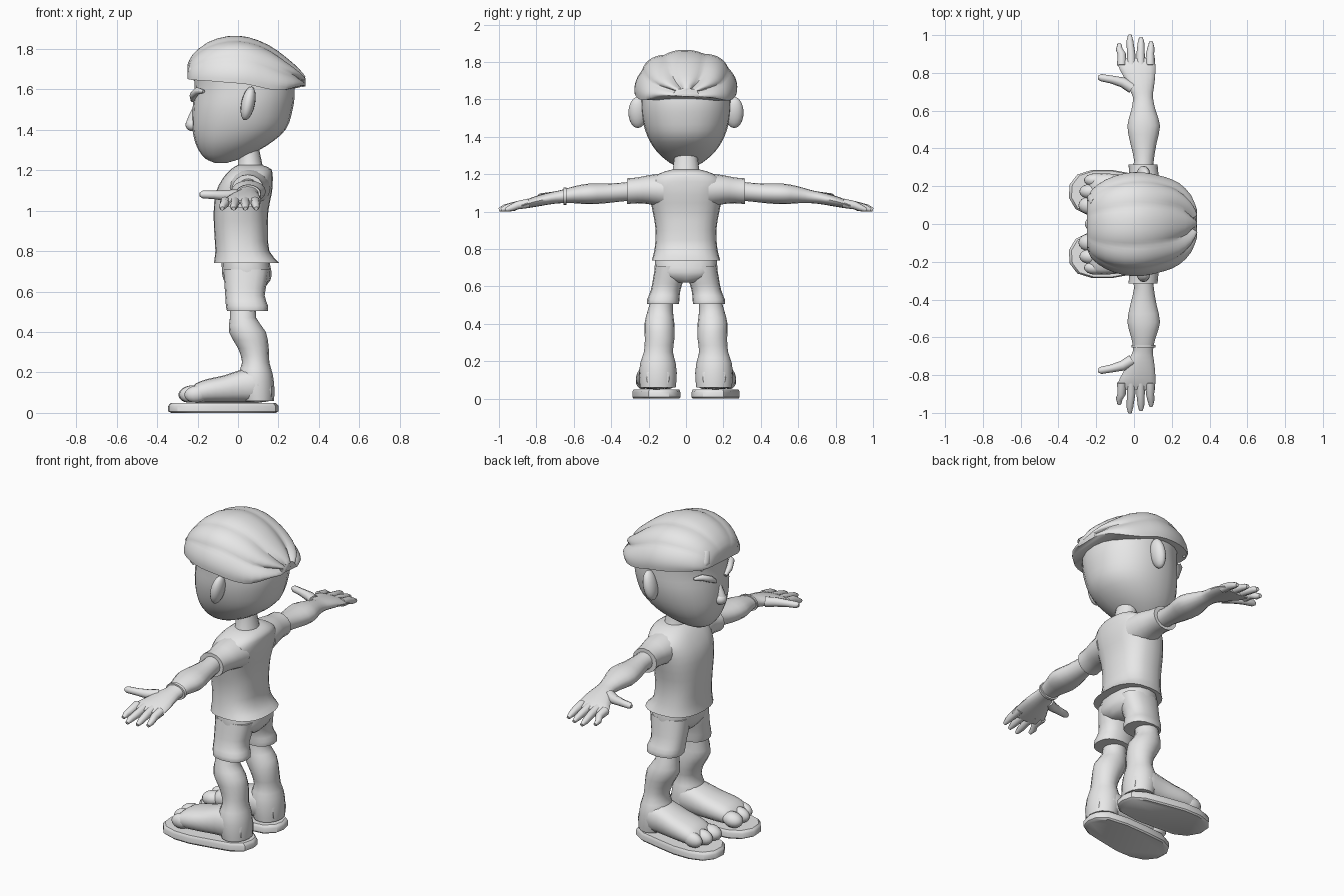
import bpy, bmesh, math
from mathutils import Vector, Matrix

grey = bpy.data.materials.new("plain grey")
grey.diffuse_color = (0.8, 0.8, 0.8, 1)


def finish(name, bm, mirror=False, angle=50):
    """Turn a bmesh into a smooth-shaded object, optionally mirrored in y."""
    bmesh.ops.recalc_face_normals(bm, faces=bm.faces)
    me = bpy.data.meshes.new(name)
    bm.to_mesh(me)
    bm.free()
    me.materials.append(grey)
    ob = bpy.data.objects.new(name, me)
    bpy.context.collection.objects.link(ob)
    bpy.ops.object.select_all(action='DESELECT')
    bpy.context.view_layer.objects.active = ob
    ob.select_set(True)
    bpy.ops.object.shade_smooth_by_angle(angle=math.radians(angle))
    if mirror:
        m = ob.modifiers.new("mirror", 'MIRROR')
        m.use_axis = (False, True, False)
        m.use_mirror_merge = False
    return ob


def skin(bm, loops):
    """Bridge closed loops of points and cap both ends."""
    rings = [[bm.verts.new(p) for p in lp] for lp in loops]
    n = len(rings[0])
    for a, b in zip(rings, rings[1:]):
        for i in range(n):
            j = (i + 1) % n
            bm.faces.new((a[i], a[j], b[j], b[i]))
    bm.faces.new(rings[0])
    bm.faces.new(rings[-1])


def smooth_rows(rows, sub):
    """Catmull-Rom interpolation between table rows."""
    out = []
    for i in range(len(rows) - 1):
        p = [rows[max(i - 1, 0)], rows[i], rows[i + 1], rows[min(i + 2, len(rows) - 1)]]
        for s in range(sub):
            t = s / sub
            out.append([0.5 * (2 * b + (c - a) * t + (2 * a - 5 * b + 4 * c - d) * t * t
                               + (3 * b - a - 3 * c + d) * t ** 3) for a, b, c, d in zip(*p)])
    return out + [list(rows[-1])]


def loft(name, axis, rows, n=16, e=1.0, sub=2, mirror=False):
    """Rows are (position on axis, min/max of first cross axis, min/max of second)."""
    loops = []
    for t, a0, a1, b0, b1 in smooth_rows(rows, sub):
        lp = []
        for k in range(n):
            w = 2 * math.pi * k / n
            c, s = math.cos(w), math.sin(w)
            a = (a0 + a1) / 2 + (a1 - a0) / 2 * math.copysign(abs(c) ** e, c)
            b = (b0 + b1) / 2 + (b1 - b0) / 2 * math.copysign(abs(s) ** e, s)
            lp.append({'x': (t, a, b), 'y': (a, t, b), 'z': (a, b, t)}[axis])
        loops.append(lp)
    bm = bmesh.new()
    skin(bm, loops)
    return finish(name, bm, mirror)


def tube(bm, pts, n=8):
    """Round tube through (x, y, z, radius) points."""
    loops = []
    for i, p in enumerate(pts):
        d = Vector(pts[min(i + 1, len(pts) - 1)][:3]) - Vector(pts[max(i - 1, 0)][:3])
        u = d.cross(Vector((0, 0, 1))).normalized()
        v = u.cross(d).normalized()
        loops.append([Vector(p[:3]) + p[3] * (u * math.cos(2 * math.pi * k / n)
                      + v * math.sin(2 * math.pi * k / n)) for k in range(n)])
    skin(bm, loops)


def ball(bm, loc, size, rot=0, axis='Y'):
    m = Matrix.Translation(loc) @ Matrix.Rotation(rot, 4, axis) @ Matrix.Diagonal((*size, 1))
    bmesh.ops.create_uvsphere(bm, u_segments=16, v_segments=10, radius=1, matrix=m)


# Head and neck
loft("head", 'z', [
    (1.235, -.11, -.06, -.03, .03), (1.26, -.165, .02, -.085, .085),
    (1.32, -.205, .14, -.155, .155), (1.4, -.225, .235, -.205, .205),
    (1.5, -.225, .27, -.235, .235), (1.6, -.215, .28, -.242, .242),
    (1.7, -.215, .25, -.235, .235), (1.78, -.17, .17, -.17, .17),
    (1.82, -.06, .06, -.06, .06)], n=24, e=.92, sub=3)
loft("neck", 'z', [(1.16, -.03, .14, -.1, .1), (1.23, 0, .12, -.07, .07),
                   (1.33, 0, .1, -.06, .06)])

# Nose, ears and brows
bm = bmesh.new()
ball(bm, (-.225, 0, 1.425), (.035, .035, .032))
tube(bm, [(-.205, 0, 1.52, .012), (-.222, 0, 1.47, .02), (-.23, .0, 1.43, .028)])
finish("nose", bm)
bm = bmesh.new()
ball(bm, (.05, .258, 1.53), (.034, .05, .085), math.radians(12))
finish("ear", bm, True)
bm = bmesh.new()
tube(bm, [(-.225, .045, 1.545, .01), (-.222, .085, 1.57, .018),
          (-.2, .135, 1.593, .018), (-.17, .17, 1.59, .008)])
finish("brow", bm, True)

# Swept-back hair: arched sections with ridged locks and a jagged rear edge
rows = [(-.25, .12, 1.67, 1.72), (-.225, .18, 1.665, 1.77), (-.15, .235, 1.66, 1.83),
        (-.05, .268, 1.65, 1.86), (.05, .272, 1.64, 1.855), (.15, .25, 1.615, 1.815),
        (.23, .215, 1.61, 1.755), (.29, .15, 1.625, 1.70), (.32, .07, 1.63, 1.66)]
loops = []
for x, hw, z0, z1 in smooth_rows(rows, 2):
    lp = []
    for k in range(49):
        a = math.pi * k / 48
        ridge = abs(math.sin(4.5 * a + .6 + 1.2 * x))
        r = .955 + .06 * ridge
        back = max(0, (x - .1) / .22)
        lp.append((x + .03 * back * (ridge - .5), hw * r * math.copysign(abs(math.cos(a)) ** .85, math.cos(a)),
                   z0 + (z1 - z0) * r * math.sin(a) ** .85 - .02 * (1 - math.sin(a)) * ridge))
    loops.append(lp)
bm = bmesh.new()
skin(bm, loops)
finish("hair", bm, angle=40)

# Fringe locks over the forehead
bm = bmesh.new()
for y, s in ((-.13, 1), (-.04, .8), (.06, .8), (.14, 1)):
    tube(bm, [(-.2, y * .8, 1.73, .035), (-.225, y, 1.69, .025 * s), (-.215, y * 1.2, 1.645, .004)])
finish("fringe", bm)

# Shirt with sleeves
loft("shirt", 'z', [
    (.74, -.12, .205, -.183, .183), (.8, -.112, .155, -.168, .168),
    (.9, -.118, .148, -.162, .162), (1.0, -.12, .15, -.178, .178),
    (1.09, -.11, .168, -.195, .195), (1.16, -.075, .172, -.2, .2),
    (1.205, -.035, .165, -.14, .14), (1.225, 0, .12, -.075, .075)], n=24, e=.8)
loft("sleeve", 'y', [(.12, -.05, .16, 1.02, 1.205), (.2, -.035, .145, 1.04, 1.195),
                     (.26, -.025, .13, 1.045, 1.183), (.315, -.03, .125, 1.04, 1.178)],
     mirror=True)

# Arms, hands and fingers
loft("arm", 'y', [
    (.26, -.01, .1, 1.06, 1.165), (.34, .0, .105, 1.055, 1.155), (.43, -.02, .12, 1.045, 1.15),
    (.52, -.035, .138, 1.04, 1.15), (.6, -.015, .115, 1.045, 1.135),
    (.67, -.005, .1, 1.045, 1.115), (.72, -.03, .105, 1.04, 1.105),
    (.78, -.055, .112, 1.03, 1.09), (.84, -.085, .113, 1.02, 1.07),
    (.88, -.08, .11, 1.015, 1.05)], mirror=True)
bm = bmesh.new()
for x0, x1, end in ((-.065, -.078, .955), (-.015, -.022, 1.0), (.035, .037, .988), (.085, .09, .965)):
    tube(bm, [(x0, .84, 1.045, .025), (x0, .9, 1.035, .022), (x1, end - .03, 1.02, .018),
              (x1, end, 1.01, .01)])
tube(bm, [(-.01, .72, 1.075, .03), (-.06, .75, 1.075, .027), (-.12, .765, 1.078, .021),
          (-.175, .775, 1.08, .019), (-.19, .777, 1.08, .01)])
finish("fingers", bm, True)
loft("bracelet", 'y', [(-.655, -.012, .112, 1.035, 1.128), (-.64, -.014, .115, 1.036, 1.13)], sub=1)

# Shorts: hips and two legs
loft("shorts_hips", 'z', [(.62, -.045, .13, -.06, .06), (.655, -.07, .16, -.15, .15),
                          (.70, -.08, .165, -.168, .168), (.77, -.08, .15, -.16, .16)], e=.8)
loft("shorts_leg", 'z', [
    (.505, -.055, .148, .038, .208), (.53, -.06, .148, .035, .208), (.58, -.063, .132, .03, .188),
    (.65, -.068, .145, .01, .175), (.71, -.07, .155, .01, .165)], e=.85, mirror=True)

# Legs and feet
loft("leg", 'z', [
    (.06, .02, .178, .055, .245), (.12, .0, .18, .05, .25), (.19, .0, .172, .055, .245),
    (.25, .02, .155, .07, .225), (.32, .0, .152, .062, .22), (.4, -.045, .138, .062, .222),
    (.47, -.04, .09, .07, .205), (.56, -.04, .09, .07, .18)], mirror=True)
loft("foot", 'x', [
    (.165, .09, .21, .06, .16), (.1, .052, .248, .05, .225), (.02, .05, .25, .05, .215),
    (-.07, .052, .26, .05, .185), (-.15, .055, .268, .05, .168), (-.21, .07, .262, .05, .145),
    (-.24, .1, .24, .055, .11)], e=.8, mirror=True)
bm = bmesh.new()
for y, x, w in ((.098, -.235, .047), (.172, -.23, .04), (.232, -.205, .036)):
    ball(bm, (x, y, .093), (.06, w, .042), math.radians(-8))
finish("toes", bm, True)

# Sandal soles with a rounded rim
outline = [(.19, .09), (.2, .14), (.185, .2), (.12, .24), (.0, .265), (-.12, .287), (-.22, .287),
           (-.3, .262), (-.34, .21), (-.345, .14), (-.31, .08), (-.24, .045), (-.12, .035),
           (.02, .03), (.14, .045)]
loops = []
for z, inset in ((0, .05), (.008, 0), (.034, 0), (.042, .02), (.05, .05)):
    s = 1 - inset
    loops.append([(-.07 + (x + .07) * s, .16 + (y - .16) * s, z) for x, y in outline])
bm = bmesh.new()
skin(bm, loops)
finish("sole", bm, True, 35)
